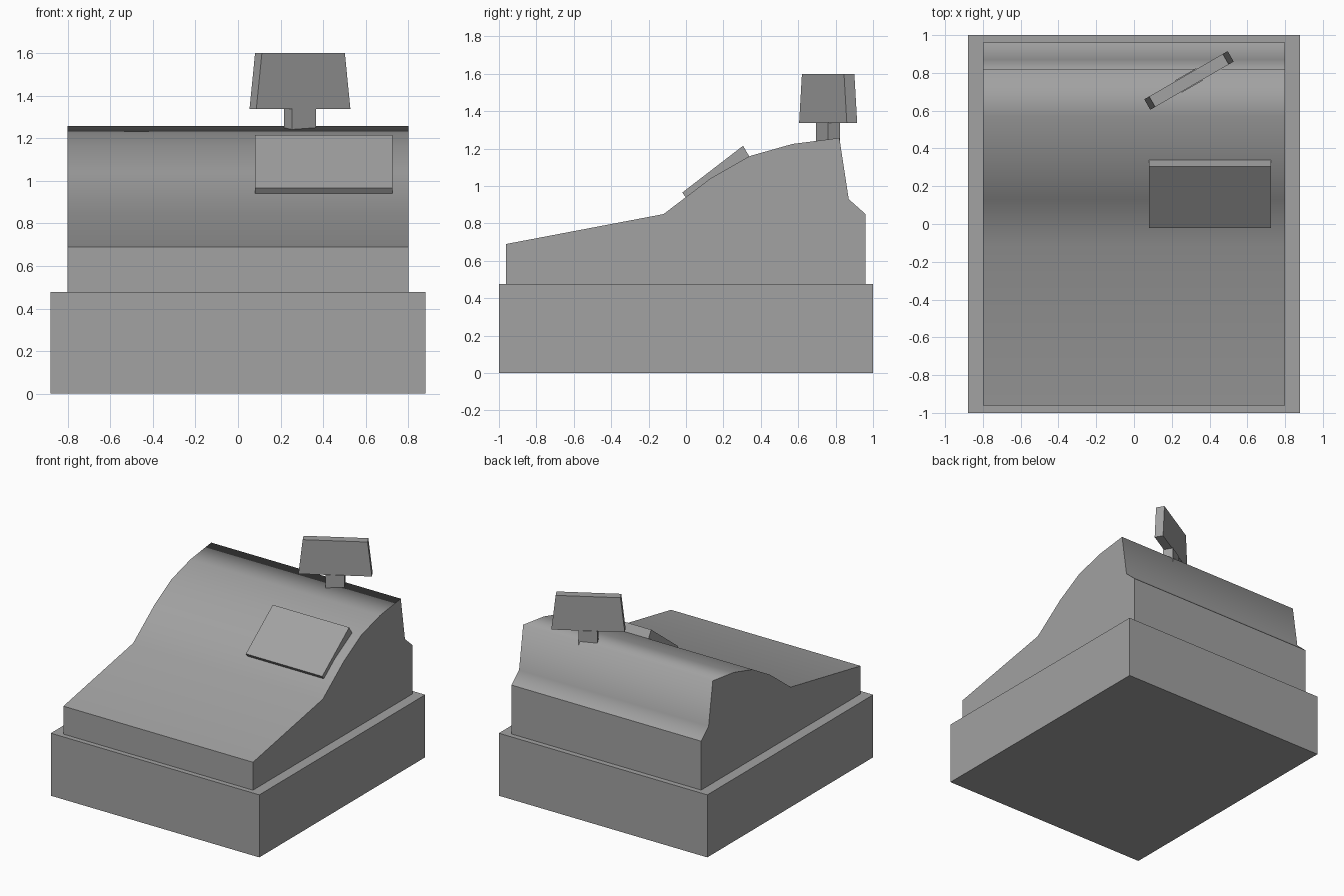
import bpy
import bmesh
import math
from mathutils import Matrix

default = bpy.data.objects.get("Cube")
if default:
    bpy.data.objects.remove(default, do_unlink=True)

GREY = (0.36, 0.36, 0.36, 1)
grey = bpy.data.materials.new("plain grey")
grey.use_nodes = True
grey.diffuse_color = GREY
grey.node_tree.nodes["Principled BSDF"].inputs["Base Color"].default_value = GREY


def finish(name, bm):
    bmesh.ops.recalc_face_normals(bm, faces=bm.faces)
    mesh = bpy.data.meshes.new(name)
    bm.to_mesh(mesh)
    bm.free()
    mesh.materials.append(grey)
    obj = bpy.data.objects.new(name, mesh)
    bpy.context.collection.objects.link(obj)
    return obj


def extrude_profile(name, profile, x0, x1, smooth_points=()):
    """Sweep a y-z profile along x; listed profile points get soft edges."""
    bm = bmesh.new()
    face = bm.faces.new([bm.verts.new((x0, y, z)) for y, z in profile])
    swept = bmesh.ops.extrude_face_region(bm, geom=[face], use_keep_orig=True)
    moved = [v for v in swept["geom"] if isinstance(v, bmesh.types.BMVert)]
    bmesh.ops.translate(bm, verts=moved, vec=(x1 - x0, 0, 0))
    soft = [profile[i] for i in smooth_points]
    for f in bm.faces:
        f.smooth = bool(soft)
    for e in bm.edges:
        a, b = e.verts
        along_x = abs(a.co.x - b.co.x) > 0.01
        on_soft = any(math.dist((a.co.y, a.co.z), p) < 0.001 for p in soft)
        e.smooth = along_x and on_soft
    obj = finish(name, bm)
    if soft:
        mod = obj.modifiers.new("area weighted shading", "WEIGHTED_NORMAL")
        mod.keep_sharp = True
    return obj


def tapered_box(name, centre, turn, half_bottom, half_top, half_depth, z0, z1):
    """Upright box, narrower at the top, turned about its vertical axis."""
    bm = bmesh.new()
    bmesh.ops.create_cube(bm, size=2)
    for v in bm.verts:
        top = v.co.z > 0
        v.co.x *= half_top if top else half_bottom
        v.co.y *= half_depth
        v.co.z = z1 if top else z0
    place = Matrix.Translation((*centre, 0)) @ Matrix.Rotation(turn, 4, "Z")
    bmesh.ops.transform(bm, matrix=place, verts=bm.verts)
    return finish(name, bm)


# Cash drawer base
extrude_profile("drawer_base", [(-1, 0), (1, 0), (1, 0.477), (-1, 0.477)], -0.88, 0.88)

# Housing with sloped keyboard deck, curved rise and stepped back
housing = [(-0.962, 0.477), (-0.962, 0.69), (-0.12, 0.85), (0.13, 1.04),
           (0.34, 1.16), (0.57, 1.225), (0.82, 1.257), (0.87, 0.93),
           (0.96, 0.85), (0.96, 0.477)]
extrude_profile("housing", housing, -0.8, 0.8, smooth_points=range(2, 8))

# Wedge display panel on the curved rise
extrude_profile("operator_display",
                [(-0.02, 0.965), (0.305, 1.215), (0.34, 1.155), (0, 0.938)], 0.08, 0.725)

# Turned customer sign on its post
SIGN = (0.291, 0.76)
TURN = math.radians(30)
tapered_box("sign_post", SIGN, TURN, 0.065, 0.065, 0.037, 1.2, 1.34)
tapered_box("customer_sign", SIGN, TURN, 0.255, 0.225, 0.032, 1.338, 1.6)
